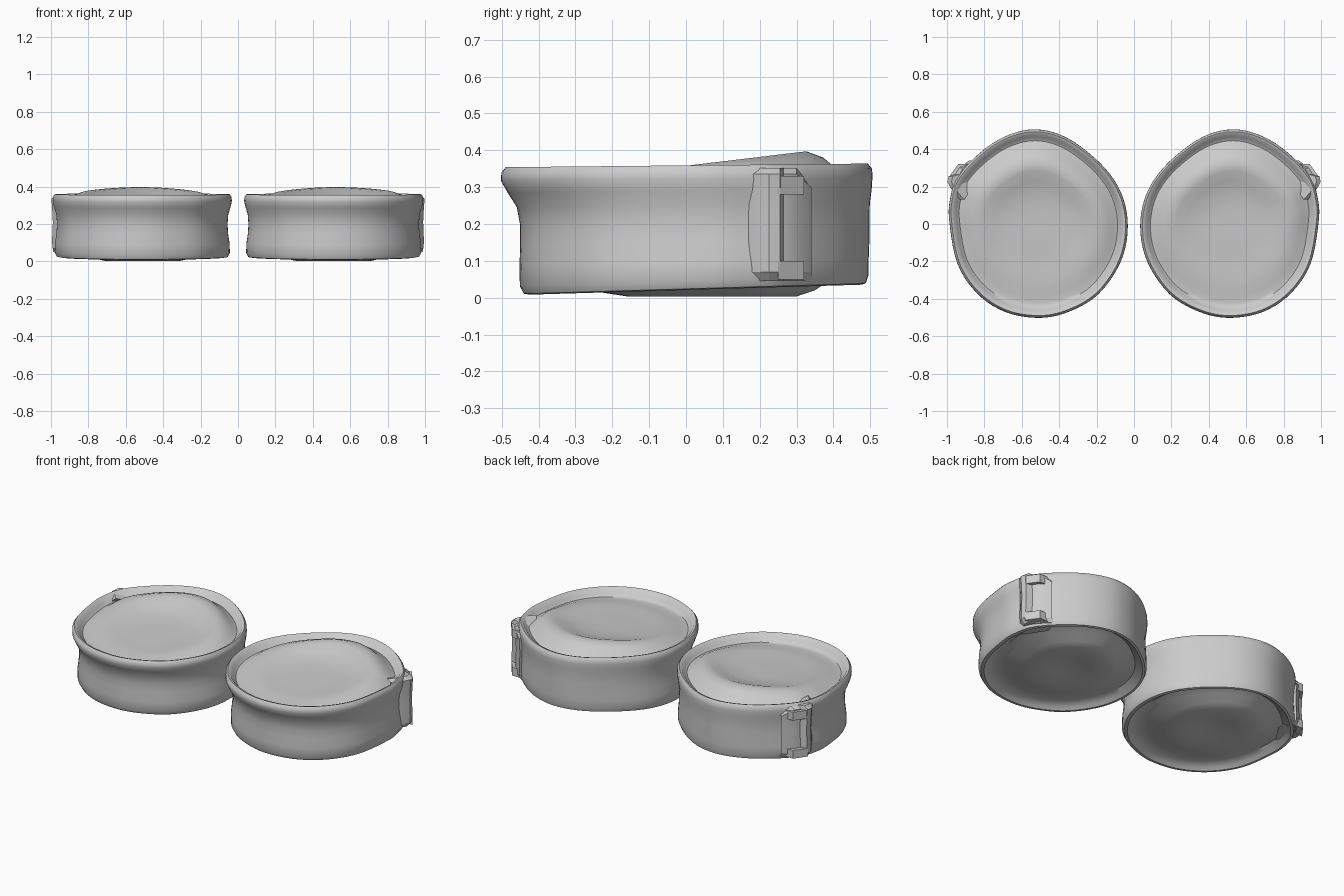
import bpy, bmesh, math
from mathutils import Vector

CX = 0.51  # centre of the right-hand cup; the left one is mirrored

# Plan outline of the rim, counter-clockwise from the outer side
PLAN = [(0.988, 0.02), (0.982, 0.14), (0.945, 0.25), (0.83, 0.375), (0.69, 0.468),
        (0.53, 0.506), (0.36, 0.462), (0.18, 0.325), (0.07, 0.17), (0.033, -0.01),
        (0.07, -0.20), (0.19, -0.375), (0.35, -0.47), (0.51, -0.502),
        (0.69, -0.47), (0.84, -0.37), (0.945, -0.21)]


def smooth_loop(points, steps=5):
    """Closed Catmull-Rom curve through the points."""
    pts = [Vector(p) for p in points]
    n, out = len(pts), []
    for i in range(n):
        a, b, c, d = (pts[(i + k) % n] for k in (-1, 0, 1, 2))
        for j in range(steps):
            t = j / steps
            out.append(0.5 * (2 * b + (c - a) * t + (2 * a - 5 * b + 4 * c - d) * t * t
                              + (3 * b - a - 3 * c + d) * t ** 3))
    return out


OUTLINE = smooth_loop(PLAN)


def loft(name, rings):
    """Skin rings of (x scale, y scale, y shift, height, slope along y)."""
    bm = bmesh.new()
    loops = []
    for sx, sy, dy, z, slope in rings:
        loop = []
        for p in OUTLINE:
            x, y = CX + (p.x - CX) * sx, p.y * sy + dy
            loop.append(bm.verts.new((x, y, z + slope * y)))
        loops.append(loop)
    n = len(OUTLINE)
    for lo, hi in zip(loops, loops[1:]):
        for i in range(n):
            j = (i + 1) % n
            bm.faces.new((lo[i], lo[j], hi[j], hi[i]))
    for loop in (loops[0], loops[-1]):
        c = sum((v.co for v in loop), Vector()) / n
        centre = bm.verts.new(c)
        for i in range(n):
            bm.faces.new((loop[i], loop[(i + 1) % n], centre))
    return finish(name, bm, 40)


def finish(name, bm, angle):
    bmesh.ops.recalc_face_normals(bm, faces=bm.faces)
    me = bpy.data.meshes.new(name)
    bm.to_mesh(me)
    bm.free()
    ob = bpy.data.objects.new(name, me)
    bpy.context.collection.objects.link(ob)
    pivot = bpy.data.objects.get("mirror_centre")
    mirror = ob.modifiers.new("pair", 'MIRROR')
    mirror.mirror_object = pivot
    bpy.ops.object.select_all(action='DESELECT')
    ob.select_set(True)
    bpy.context.view_layer.objects.active = ob
    bpy.ops.object.shade_smooth_by_angle(angle=math.radians(angle))
    return ob


# Mirror helper at the origin
helper = bpy.data.objects.new("mirror_centre", None)
helper.hide_render = True
bpy.context.collection.objects.link(helper)

# Cup: bulged and recessed underside, waisted wall, rolled rim, dished padded top
loft("padded_cup", [
    (0.12, 0.12, 0.07, 0.020, 0.00),
    (0.25, 0.25, 0.07, 0.008, 0.00),
    (0.42, 0.45, 0.07, 0.003, 0.00),
    (0.55, 0.57, 0.06, 0.016, 0.01),
    (0.70, 0.70, 0.04, 0.042, 0.02),
    (0.82, 0.80, 0.03, 0.052, 0.03),
    (0.88, 0.86, 0.025, 0.035, 0.03),
    (0.92, 0.89, 0.025, 0.021, 0.03),
    (0.955, 0.92, 0.022, 0.024, 0.03),
    (0.978, 0.938, 0.020, 0.045, 0.03),
    (0.975, 0.940, 0.020, 0.095, 0.02),
    (0.958, 0.940, 0.022, 0.150, 0.01),
    (0.952, 0.940, 0.022, 0.200, 0.01),
    (0.960, 0.950, 0.018, 0.250, 0.01),
    (0.985, 0.980, 0.008, 0.290, 0.01),
    (1.000, 1.000, 0.000, 0.322, 0.01),
    (0.998, 0.998, 0.000, 0.345, 0.01),
    (0.975, 0.975, 0.000, 0.359, 0.01),
    (0.945, 0.945, 0.000, 0.354, 0.01),
    (0.915, 0.915, 0.000, 0.332, 0.01),
    (0.885, 0.880, 0.000, 0.320, 0.02),
    (0.840, 0.825, -0.01, 0.330, 0.05),
    (0.780, 0.755, -0.01, 0.347, 0.09),
    (0.690, 0.665, -0.01, 0.358, 0.12),
    (0.610, 0.580, -0.01, 0.357, 0.12),
    (0.500, 0.470, -0.01, 0.345, 0.10),
    (0.340, 0.320, -0.01, 0.337, 0.07),
    (0.150, 0.150, -0.01, 0.335, 0.05),
])

# Side clip: upright rib with a slot behind it, fuller at its ends than mid-height
RIB = [(0.93, 0.13), (0.965, 0.17), (0.988, 0.205), (0.998, 0.225), (0.992, 0.255),
       (0.955, 0.265), (0.935, 0.30), (0.88, 0.34), (0.85, 0.25)]
bm = bmesh.new()
loops = []
for z, inset in ((0.045, 0.028), (0.07, 0.006), (0.11, 0.004), (0.21, 0.008),
                 (0.29, 0.004), (0.335, 0.0), (0.352, 0.022)):
    loops.append([bm.verts.new((x - inset, y, z)) for x, y in RIB])
n = len(RIB)
for lo, hi in zip(loops, loops[1:]):
    for i in range(n):
        bm.faces.new((lo[i], lo[(i + 1) % n], hi[(i + 1) % n], hi[i]))
bm.faces.new(loops[0])
bm.faces.new(loops[-1])
# keep the hidden inner side of the clip under the padded top
for loop in loops[-2:]:
    loop[-1].co.z = loop[-2].co.z = 0.30
finish("side_clip", bm, 25)

# Crossbars closing the slot behind the rib
for name, z in (("clip_lower_bar", 0.075), ("clip_upper_bar", 0.305)):
    bm = bmesh.new()
    bmesh.ops.create_cube(bm, size=1)
    for v in bm.verts:
        v.co = Vector((0.925 + v.co.x * 0.08 - v.co.y * 0.05, 0.285 + v.co.y * 0.07,
                       z + v.co.z * 0.05))
    finish(name, bm, 30)
